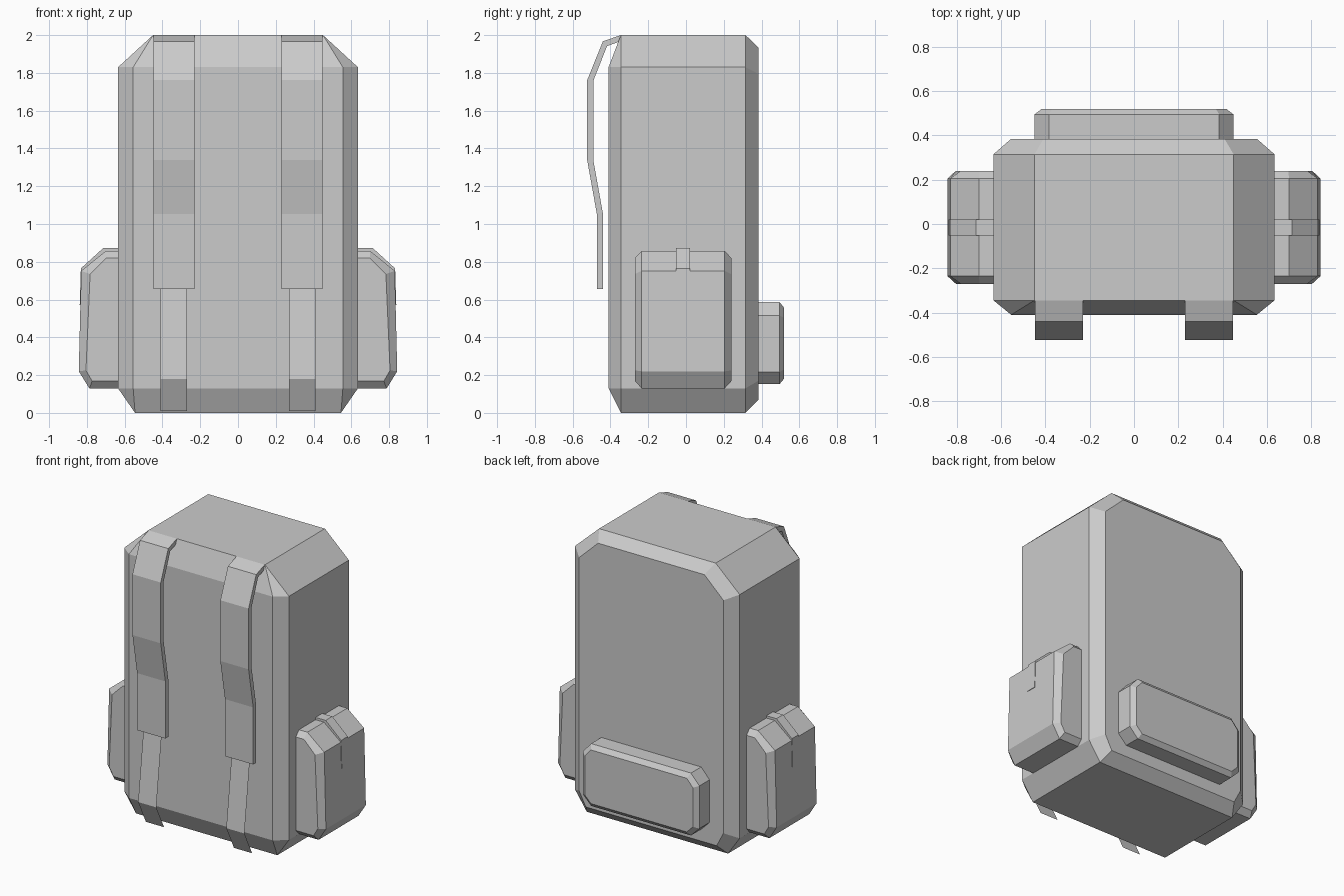
import bpy, bmesh

if "Cube" in bpy.data.objects:
    bpy.data.objects.remove(bpy.data.objects["Cube"])


def make(name, verts, faces, solid=True):
    mesh = bpy.data.meshes.new(name)
    mesh.from_pydata(verts, [], faces)
    bm = bmesh.new()
    bm.from_mesh(mesh)
    bmesh.ops.remove_doubles(bm, verts=bm.verts, dist=0.0005)
    if solid:
        bmesh.ops.recalc_face_normals(bm, faces=bm.faces)
    bm.to_mesh(mesh)
    bm.free()
    obj = bpy.data.objects.new(name, mesh)
    bpy.context.collection.objects.link(obj)
    return obj


def loft_y(name, rings, side=1):
    """Capped loft through (y, [(x, z), ...]) rings."""
    n = len(rings[0][1])
    verts = [(side * x, y, z) for y, pts in rings for x, z in pts]
    faces = [list(range(n)), [len(verts) - n + i for i in range(n)]]
    for r in range(len(rings) - 1):
        for i in range(n):
            j = (i + 1) % n
            faces.append([r * n + i, r * n + j, (r + 1) * n + j, (r + 1) * n + i])
    return make(name, verts, faces)


def prism_x(name, profile, x0, x1):
    """Closed (y, z) profile extruded along x."""
    n = len(profile)
    verts = [(x, y, z) for x in (x0, x1) for y, z in profile]
    faces = [list(range(n)), list(range(n, 2 * n))]
    faces += [[i, (i + 1) % n, n + (i + 1) % n, n + i] for i in range(n)]
    return make(name, verts, faces)


def octagon(top, wide, low, z0, z1, z2, z3):
    """Symmetric eight-sided (x, z) outline."""
    half = [(top, z3), (wide, z2), (wide, z1), (low, z0)]
    return half + [(-x, z) for x, z in reversed(half)]


# Main body: rectangular front panel, octagonal middle and back
middle = octagon(0.45, 0.635, 0.545, 0, 0.13, 1.83, 2.0)
loft_y("pack_body", [
    (-0.41, octagon(0.555, 0.555, 0.555, 0.13, 0.13, 1.83, 1.83)),
    (-0.345, middle),
    (0.315, middle),
    (0.383, octagon(0.41, 0.557, 0.505, 0.07, 0.17, 1.795, 1.935)),
])

# Low pocket on the back panel
pocket = octagon(0.385, 0.45, 0.385, 0.152, 0.217, 0.515, 0.587)
loft_y("back_pocket", [
    (0.36, pocket),
    (0.495, pocket),
    (0.52, octagon(0.37, 0.417, 0.37, 0.182, 0.23, 0.503, 0.556)),
])

outer = [(0.6, 0.857), (0.70, 0.857), (0.83, 0.752), (0.843, 0.22), (0.787, 0.13), (0.6, 0.13)]
inner = [(0.6, 0.82), (0.698, 0.82), (0.783, 0.735), (0.805, 0.225), (0.772, 0.168), (0.6, 0.168)]
flap = [(0.6, 0.873), (0.713, 0.873), (0.832, 0.765), (0.838, 0.57),
        (0.82, 0.57), (0.815, 0.745), (0.70, 0.845), (0.6, 0.845)]
shoulder = [(-0.345, 2.0), (-0.44, 1.967), (-0.523, 1.762), (-0.523, 1.338), (-0.472, 1.053),
            (-0.472, 0.655), (-0.44, 0.655), (-0.44, 1.056), (-0.491, 1.34), (-0.491, 1.757),
            (-0.418, 1.942), (-0.34, 1.97)]
webbing = [(-0.456, 0.665), (-0.515, 0.18), (-0.43, 0.01)]

for label, s in (("right", 1), ("left", -1)):
    # Side pocket with its closing strap
    loft_y(label + "_side_pocket",
           [(-0.27, inner), (-0.235, outer), (0.205, outer), (0.24, inner)], s)
    loft_y(label + "_pocket_strap", [(-0.052, flap), (0.021, flap)], s)

    # Padded shoulder strap
    prism_x(label + "_shoulder_strap", shoulder, s * 0.23, s * 0.448)

    # Thin lower webbing, a single sheet facing forward
    xs = sorted((s * 0.27, s * 0.41))
    verts = [(x, y, z) for y, z in webbing for x in xs]
    make(label + "_lower_webbing", verts, [(0, 2, 3, 1), (2, 4, 5, 3)], solid=False)
